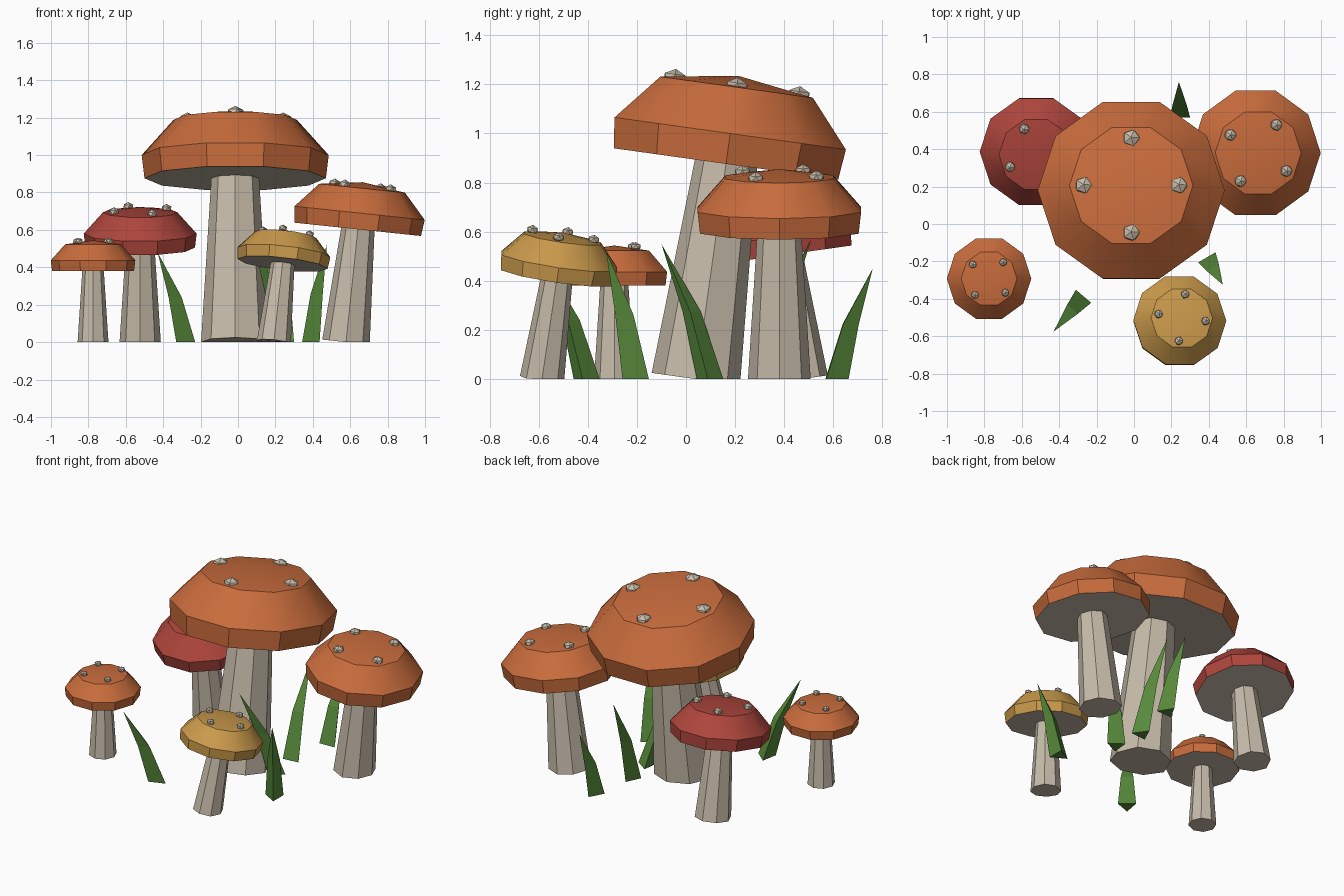
import bpy, bmesh, math
from mathutils import Vector, Matrix

cube = bpy.data.objects.get("Cube")
if cube:
    bpy.data.objects.remove(cube, do_unlink=True)


def material(name, rgb):
    mat = bpy.data.materials.new(name)
    mat.use_nodes = True
    mat.diffuse_color = (*rgb, 1)
    mat.node_tree.nodes["Principled BSDF"].inputs["Base Color"].default_value = (*rgb, 1)
    return mat


ORANGE = material("orange", (0.58, 0.15, 0.045))
RED = material("red", (0.42, 0.06, 0.045))
YELLOW = material("ochre yellow", (0.59, 0.32, 0.07))
PALE = material("pale stem", (0.57, 0.50, 0.40))
GREEN = material("grass green", (0.095, 0.25, 0.043))


def finish(name, bm, mats, smooth=False):
    bmesh.ops.recalc_face_normals(bm, faces=bm.faces)
    mesh = bpy.data.meshes.new(name)
    bm.to_mesh(mesh)
    bm.free()
    for mat in mats:
        mesh.materials.append(mat)
    obj = bpy.data.objects.new(name, mesh)
    bpy.context.collection.objects.link(obj)
    if smooth:
        bpy.ops.object.select_all(action="DESELECT")
        obj.select_set(True)
        bpy.context.view_layer.objects.active = obj
        bpy.ops.object.shade_smooth_by_angle(angle=math.radians(30))
    return obj


def rings(bm, loops, tip=None):
    """Skin a stack of vertex loops, close the bottom, close the top or end it in a tip."""
    loops = [[bm.verts.new(p) for p in loop] for loop in loops]
    n = len(loops[0])
    bottom = bm.faces.new(loops[0][::-1])
    for low, high in zip(loops, loops[1:]):
        for i in range(n):
            j = (i + 1) % n
            bm.faces.new((low[i], low[j], high[j], high[i]))
    if tip is None:
        bm.faces.new(loops[-1])
    else:
        point = bm.verts.new(tip)
        for i in range(n):
            bm.faces.new((loops[-1][i], loops[-1][(i + 1) % n], point))
    return bottom


def circle(radius, z, sides, turn=0.0):
    angles = [turn + math.tau * i / sides for i in range(sides)]
    return [Vector((radius * math.cos(a), radius * math.sin(a), z)) for a in angles]


def mushroom(name, index, rim, radius, lean, colour):
    axis = Vector((*lean, 1))
    turn = Vector((0, 0, 1)).rotation_difference(axis).to_matrix().to_4x4()
    place = Matrix.Translation(rim) @ turn
    length = rim[2] * axis.length

    # tapered stem, resting flat on the ground
    bm = bmesh.new()
    rings(bm, [circle(0.365 * radius, -length, 8),
               circle(0.255 * radius, -0.24 * radius, 8)])
    bm.transform(place)
    for v in bm.verts:
        v.co.z = max(v.co.z, 0)
    finish(name + "_stem", bm, [PALE])

    # faceted cap with a pale underside
    bm = bmesh.new()
    profile = ((0.97, -0.25), (1, 0), (0.66, 0.38))
    under = rings(bm, [circle(r * radius, z * radius, 10) for r, z in profile],
                  Vector((0, 0, 0.474 * radius)))
    under.material_index = 1
    bm.transform(place)
    finish(name + "_cap", bm, [colour, PALE], smooth=True)

    # four raised spots on the crown
    bm = bmesh.new()
    size = 0.1 * radius
    surface = 0.40 * radius
    for k in range(4):
        a = index + k * math.pi / 2
        spot = Matrix.Translation((0.51 * radius * math.cos(a), 0.51 * radius * math.sin(a),
                                   surface + 0.03 - 0.8 * size))
        bmesh.ops.create_icosphere(bm, subdivisions=1, radius=size,
                                   matrix=place @ spot @ Matrix.Diagonal((1, 1, 0.8, 1)))
    finish(name + "_spots", bm, [PALE])


mushroom("tall_mushroom", 0, (-0.015, 0.18, 1.0), 0.5, (0, 0.139), ORANGE)
mushroom("left_mushroom", 1, (0.65, 0.38, 0.69), 0.35, (0.105, 0), ORANGE)
mushroom("red_mushroom", 2, (-0.523, 0.387, 0.58), 0.302, (0, -0.14), RED)
mushroom("yellow_mushroom", 3, (0.245, -0.516, 0.48), 0.25, (0.11, 0.145), YELLOW)
mushroom("small_mushroom", 4, (-0.775, -0.292, 0.437), 0.226, (0, 0), ORANGE)


def grass_blade(name, base, tip):
    base, tip = Vector((*base, 0)), Vector(tip)
    lean = tip - base
    turn = math.atan2(lean.y, lean.x)
    bm = bmesh.new()
    loops = []
    for t, along, r in ((0, 0, 0.062), (0.5, 0.38, 0.043)):
        centre = base + Vector((lean.x * along, lean.y * along, 0))
        loops.append([centre + p for p in circle(r, lean.z * t, 3, turn)])
    rings(bm, loops, tip)
    finish(name, bm, [GREEN])


# grass between the stems: base position, tip position
blades = (
    ((-0.29, -0.41), (-0.43, -0.575, 0.48)),
    ((0.405, -0.205), (0.475, -0.325, 0.52)),
    ((0.22, 0.095), (0.08, -0.10, 0.55)),
    ((0.19, 0.30), (0.17, 0.51, 0.57)),
    ((0.245, 0.60), (0.24, 0.76, 0.45)),
)
for i, (base, tip) in enumerate(blades, 1):
    grass_blade(f"grass_blade_{i}", base, tip)
